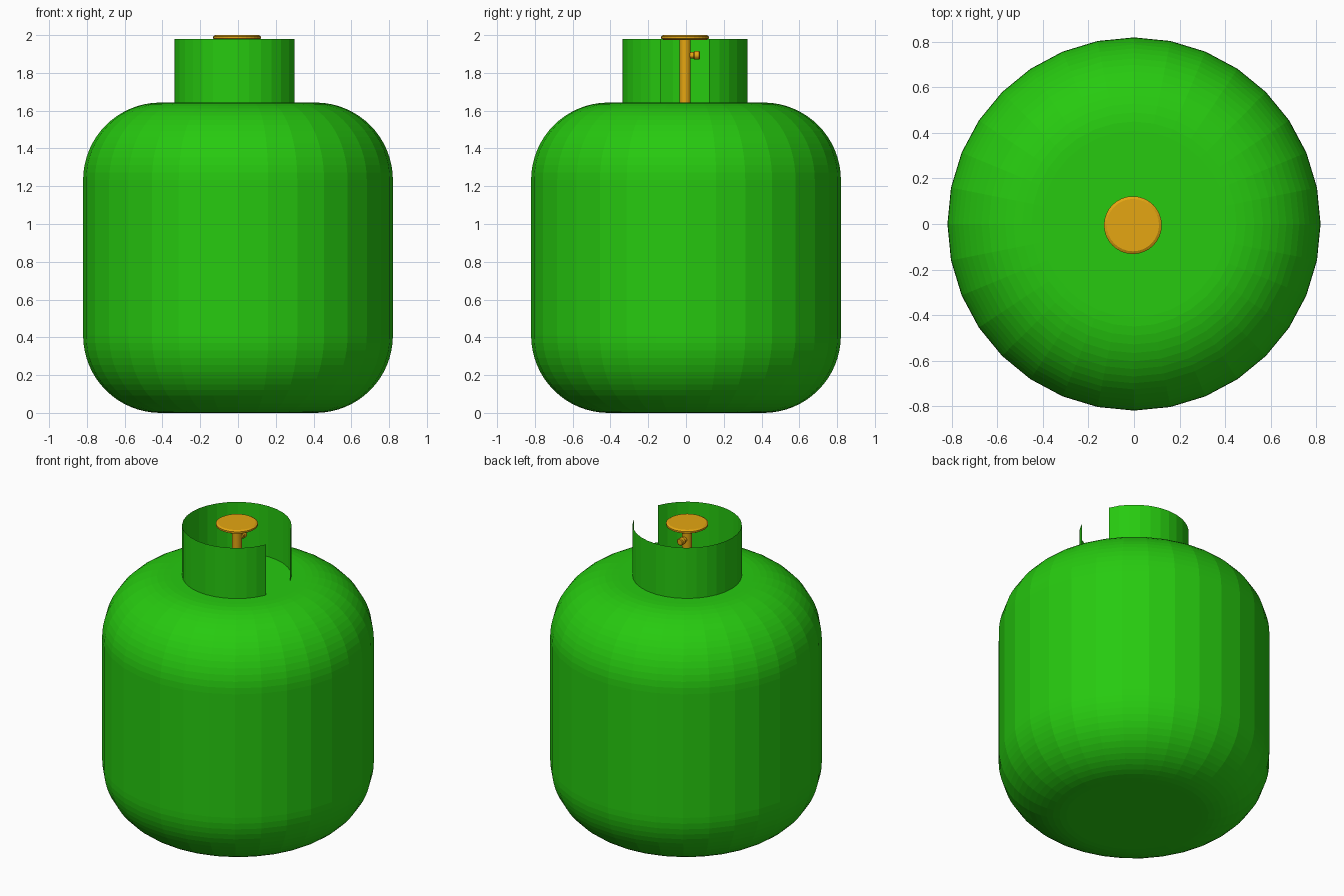
import bpy, bmesh, math
from mathutils import Matrix

if "Cube" in bpy.data.objects:
    bpy.data.objects.remove(bpy.data.objects["Cube"])

SIDES = 32


def material(name, rgb):
    m = bpy.data.materials.new(name)
    m.diffuse_color = (*rgb, 1)
    m.use_nodes = True
    m.node_tree.nodes["Principled BSDF"].inputs["Base Color"].default_value = m.diffuse_color
    return m


green = material("green paint", (0.02, 0.59, 0.005))
brass = material("brass", (0.78, 0.38, 0.006))


def lathe(name, profile, mat, sides=SIDES, skip=0, matrix=Matrix(), caps=True):
    """Turn (radius, z) points about z; skip removes sides centred on +x."""
    bm = bmesh.new()
    rings = []
    for r, z in profile:
        angles = [2 * math.pi * i / sides for i in range(sides)]
        rings.append([bm.verts.new((r * math.cos(a), r * math.sin(a), z)) for a in angles])
    for low, high in zip(rings, rings[1:]):
        for i in range(skip // 2, sides - skip // 2):
            j = (i + 1) % sides
            bm.faces.new((low[i], low[j], high[j], high[i]))
    if caps:
        bm.faces.new(rings[0][::-1])
        bm.faces.new(rings[-1])
    loose = [v for v in bm.verts if not v.link_faces]
    bmesh.ops.delete(bm, geom=loose, context='VERTS')
    bm.transform(matrix)
    mesh = bpy.data.meshes.new(name)
    bm.to_mesh(mesh)
    bm.free()
    mesh.materials.append(mat)
    obj = bpy.data.objects.new(name, mesh)
    bpy.context.collection.objects.link(obj)
    return obj


# Tank body: cylinder with large rounded shoulders
R, H, F, STEPS = 0.82, 1.643, 0.41, 16
arc = [math.pi / 2 * i / STEPS for i in range(STEPS + 1)]
bottom = [(R - F + F * math.sin(a), F - F * math.cos(a)) for a in arc]
top = [(r, H - z) for r, z in reversed(bottom)]
lathe("tank_body", bottom + top, green)

# Guard collar: thin sheet, open towards +x
offset = Matrix.Translation((-0.005, -0.005, 0))
lathe("guard_collar", [(0.33, 1.64), (0.33, 1.98)], green, skip=4, matrix=offset, caps=False)

# Valve stem and hand wheel
lathe("valve_stem", [(0.03, 1.64), (0.03, 1.98)], brass, matrix=offset)
lathe("hand_wheel", [(0.115, 1.975), (0.127, 1.982), (0.127, 1.993), (0.115, 2.0)],
      brass, matrix=offset)

# Gas outlet pointing to +y
outlet = Matrix.Translation((-0.005, -0.005, 1.893)) @ Matrix.Rotation(-math.pi / 2, 4, 'X')
lathe("gas_outlet", [(0.017, 0.0), (0.017, 0.045), (0.023, 0.05), (0.023, 0.074), (0.018, 0.078)],
      brass, matrix=outlet)
